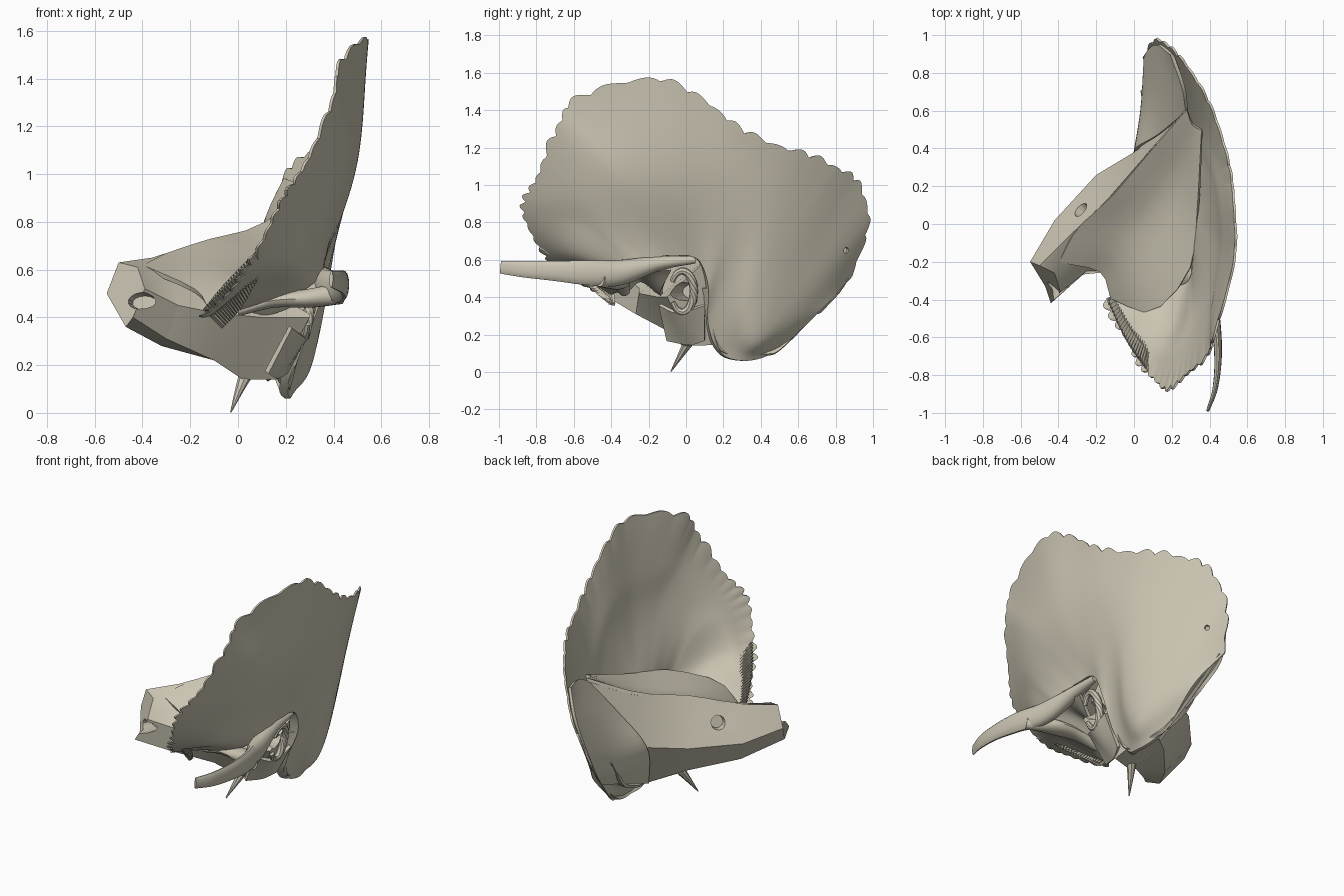
import bpy, bmesh, math
from mathutils import Vector, Matrix

if "Cube" in bpy.data.objects:
    bpy.data.objects.remove(bpy.data.objects["Cube"], do_unlink=True)

bone = bpy.data.materials.new("bone")
bone.use_nodes = True
bone.diffuse_color = (0.60, 0.56, 0.45, 1)
bone.node_tree.nodes["Principled BSDF"].inputs["Base Color"].default_value = bone.diffuse_color


def activate(obj):
    bpy.ops.object.select_all(action="DESELECT")
    obj.select_set(True)
    bpy.context.view_layer.objects.active = obj


def sample(points, t):
    """Point on a smooth curve through the points, with t from 0 to 1."""
    points = [Vector(p) for p in points]
    last = len(points) - 1
    place = min(max(t, 0), 1) * last
    i = min(int(place), last - 1)
    f = place - i
    a, b = points[i], points[i + 1]
    before = points[i - 1] if i > 0 else a * 2 - b
    after = points[i + 2] if i + 2 <= last else b * 2 - a
    return (a * 2 + (b - before) * f + (before * 2 - a * 5 + b * 4 - after) * f ** 2
            + (a * 3 - before - b * 3 + after) * f ** 3) / 2


def build(name, verts, faces, angle=40):
    mesh = bpy.data.meshes.new(name)
    mesh.from_pydata(verts, [], faces)
    mesh.materials.append(bone)
    obj = bpy.data.objects.new(name, mesh)
    bpy.context.collection.objects.link(obj)
    activate(obj)
    bpy.ops.object.shade_smooth_by_angle(angle=math.radians(angle))
    return obj


def sheet(name, surface, across, up, thickness=0.02):
    """Thickened grid over surface(u, v)."""
    verts = [surface(i / across, j / up) for j in range(up + 1) for i in range(across + 1)]
    row = across + 1
    faces = [(j * row + i, j * row + i + 1, (j + 1) * row + i + 1, (j + 1) * row + i)
             for j in range(up) for i in range(across)]
    obj = build(name, verts, faces)
    solid = obj.modifiers.new("thickness", "SOLIDIFY")
    solid.thickness, solid.offset = thickness, 0
    bpy.ops.object.modifier_apply(modifier=solid.name)
    bpy.ops.object.shade_smooth_by_angle(angle=math.radians(40))
    return obj


def across_rails(*rails):
    return lambda u, v: sample([sample(rail, u) for rail in rails], v)


def rings(name, sections, angle=40):
    """Closed skin over a row of equal rings, capped at both ends."""
    n, count = len(sections[0]), len(sections)
    verts = [p for ring in sections for p in ring]
    faces = [(k * n + i, k * n + (i + 1) % n, (k + 1) * n + (i + 1) % n, (k + 1) * n + i)
             for k in range(count - 1) for i in range(n)]
    faces += [tuple(reversed(range(n))), tuple(range((count - 1) * n, count * n))]
    obj = build(name, verts, faces, angle)
    bm = bmesh.new()
    bm.from_mesh(obj.data)
    bmesh.ops.recalc_face_normals(bm, faces=bm.faces)
    bm.to_mesh(obj.data)
    bm.free()
    return obj


def limb(name, path, sizes, steps=20, sides=14):
    """Tapered oval rod; sizes are half width and half height along the path."""
    sections = []
    for k in range(steps + 1):
        t = k / steps
        tangent = (sample(path, t + 0.02) - sample(path, t - 0.02)).normalized()
        side = tangent.cross(Vector((0, 0, 1))).normalized()
        rise = side.cross(tangent)
        width, height, _ = sample([(*s, 0) for s in sizes], t)
        sections.append([sample(path, t) + side * width * math.cos(math.tau * i / sides)
                         + rise * height * math.sin(math.tau * i / sides) for i in range(sides)])
    return rings(name, sections)


def bore(target, center, direction, size, depth):
    """Cut an oval hole into the target."""
    turn = Vector(direction).to_track_quat("Z", "Y").to_matrix().to_4x4()
    bpy.ops.mesh.primitive_cone_add(vertices=14, radius1=0.7, radius2=1, depth=1)
    cutter = bpy.context.object
    cutter.matrix_world = Matrix.Translation(center) @ turn @ Matrix.Diagonal((*size, depth, 1))
    cutter.hide_render = True
    cutter.data.materials.append(bone)
    activate(target)
    cut = target.modifiers.new("hole", "BOOLEAN")
    cut.operation, cut.object, cut.solver = "DIFFERENCE", cutter, "EXACT"
    bpy.ops.object.modifier_apply(modifier=cut.name)
    bpy.data.objects.remove(cutter, do_unlink=True)


# Large fan-shaped plate flowing into the rounded rear lobe
rim = [(-.14, -.41, .4), (-.03, -.6, .5), (.07, -.76, .64), (.18, -.86, .86), (.3, -.78, 1.06),
       (.4, -.68, 1.29), (.43, -.59, 1.44), (.535, -.2, 1.56), (.535, .1, 1.44), (.51, .3, 1.28),
       (.44, .55, 1.18), (.33, .77, 1.1), (.22, .91, 1), (.13, .97, .8), (.06, .88, .5)]
middle = [(-.06, -.4, .42), (.1, -.5, .52), (.24, -.58, .62), (.33, -.55, .8), (.39, -.5, .9),
          (.45, -.4, 1), (.48, -.3, 1.05), (.5, -.1, 1.05), (.49, .08, 1.03), (.46, .25, .93),
          (.41, .34, .72), (.36, .37, .43), (.31, .44, .27), (.25, .56, .28), (.15, .73, .34)]
base = [(.02, -.34, .43), (.18, -.35, .46), (.3, -.35, .53), (.35, -.3, .58), (.36, -.2, .6),
        (.36, -.12, .62), (.36, -.06, .62), (.36, .02, .62), (.36, .08, .58), (.34, .12, .45),
        (.26, .12, .25), (.21, .19, .1), (.22, .3, .06), (.2, .42, .08), (.17, .54, .15)]
shell = across_rails(base, middle, rim)


def fan_section(u, steps=18):
    """Ring up the outer face, over the toothed rim and down the bevelled inner face."""
    waves = 104 * u if u < 0.3 else 31.2 + 60 * (u - 0.3)
    tooth = abs(math.sin(waves * math.pi / 2)) * (0.025 + 0.012 * math.sin(u * 61))
    outward = (sample(rim, u) - sample(middle, u)).normalized()
    inward = Vector((-1, 0.8 - 1.6 * u, 0)).normalized()
    step = 0.64 + 0.22 * max(0, 1 - u * 2.2)
    central = max(0, min(1, u * 8, (0.85 - u) * 8))
    outer, inner = [], []
    for j in range(steps + 1):
        v = j / steps
        point = shell(u, v) + outward * tooth * max(0, (v - 0.85) / 0.15)
        depth = 0.012 + (0.012 + 0.032 * central) * min(1, (1 - v) / (1 - step))
        outer.append(point)
        inner.append(point + inward * depth)
    return outer + inner[::-1]


fan = rings("fan_plate", [fan_section(k / 320) for k in range(321)])
bore(fan, (.17, .86, .65), (1, .6, 0), (.018, .018), 0.3)

# Ridged front suture band
band = across_rails([(-.06, -.38, .36), (.02, -.49, .46), (.1, -.65, .61)],
                    [(-.14, -.39, .44), (-.04, -.6, .55), (.08, -.77, .67)])
sheet("front_suture", lambda u, v: band(u, v) + Vector((0, -.02, 0)) * (round(u * 44) % 2), 44, 1)

# Hollow floor inside the fan
floor = across_rails(
    [(-.12, -.39, .43), (.1, -.46, .52), (.3, -.23, .63), (.34, .1, .72), (.36, .5, .86)],
    [(-.18, -.25, .51), (-.05, -.12, .58), (.1, .04, .62), (.22, .25, .7), (.31, .53, .87)],
    [(-.4, -.2, .61), (-.3, -.02, .66), (-.12, .15, .72), (.07, .37, .77), (.28, .61, .9)])
sheet("hollow_floor", floor, 10, 6)

# Wedge running inward: top, rear, underside and front edges of each section
wedge = rings("inner_wedge", [
    [(-.5, -.22, .63), (-.55, -.2, .5), (-.47, -.33, .36), (-.44, -.42, .4), (-.39, -.36, .52), (-.42, -.26, .61)],
    [(-.36, -.08, .65), (-.42, .02, .45), (-.32, -.1, .28), (-.3, -.27, .31), (-.25, -.25, .45), (-.28, -.15, .58)],
    [(-.14, .13, .72), (-.2, .26, .45), (-.1, .15, .24), (-.1, -.1, .22), (-.1, -.25, .42), (-.05, -.06, .59)],
    [(.06, .36, .77), (0, .38, .45), (.06, .3, .18), (.02, -.02, .14), (.1, -.15, .4), (.12, .1, .62)],
    [(.28, .6, .88), (.15, .5, .4), (.2, .35, .15), (.16, .02, .14), (.3, -.1, .4), (.34, .13, .62)]], 30)
bore(wedge, (.25, -.0, .43), (1, -.25, 0), (.08, .055), 0.3)
bore(wedge, (-.31, .1, .58), (-.75, .65, .25), (.055, .055), 0.16)
bore(wedge, (-.41, -.36, .47), (-.2, -1, .1), (.075, .042), 0.2)

# Raised lip around the ear opening and the plate below it
lip = [(.3 + .02 * math.sin(a), -.02 + .062 * math.cos(a), .43 + .11 * math.sin(a))
       for a in [math.tau * k / 12 - 2.6 for k in range(11)]]
limb("ear_lip", lip, [(.015, .015), (.024, .024), (.015, .015)], 22, 8)
sheet("ear_plate", across_rails([(.12, -.1, .17), (.16, .02, .15), (.2, .1, .17)],
                                [(.22, -.14, .36), (.28, -.04, .32), (.3, .1, .36)]), 8, 5)

# Grooved inner wall and underside of the rear lobe
sheet("rear_groove", across_rails(
    [(.2, .9, .98), (.12, .95, .8), (.06, .87, .5), (.1, .72, .32)],
    [(.26, .73, .95), (.13, .7, .72), (.045, .62, .45), (.08, .5, .25)],
    [(.28, .6, .88), (.14, .48, .66), (.01, .39, .45), (.06, .3, .18)]), 14, 10)
sheet("rear_underside", across_rails(
    [(.33, .13, .45), (.26, .13, .25), (.21, .2, .1), (.21, .42, .09), (.17, .54, .15), (.07, .87, .5)],
    [(.28, .1, .45), (.19, .12, .25), (.17, .25, .16), (.14, .42, .2), (.13, .56, .26), (.09, .75, .46)],
    [(.22, .05, .45), (.12, .1, .2), (.12, .25, .14), (.1, .4, .18), (.06, .55, .27), (.04, .7, .47)]),
    24, 8)

# Long forward arm, its cross ridge and the joint socket
limb("forward_arm", [(.39, -.99, .56), (.43, -.87, .55), (.445, -.7, .54), (.43, -.52, .53),
                     (.38, -.36, .53), (.34, -.15, .58), (.34, .05, .6)],
     [(.008, .035), (.014, .045), (.02, .055), (.028, .068), (.05, .07), (.045, .04), (.02, .02)], 28)
limb("cross_ridge", [(.43, -.46, .5), (.3, -.38, .48), (.15, -.35, .47), (0, -.33, .43)],
     [(.03, .045), (.06, .04), (.05, .03), (.03, .025)])
sheet("joint_socket", across_rails(
    [(0, -.33, .42), (.2, -.35, .46), (.4, -.42, .5)],
    [(0, -.24, .49), (.2, -.25, .54), (.36, -.26, .57)],
    [(.03, -.12, .4), (.2, -.13, .44), (.34, -.08, .55)]), 12, 10)

# Thin downward spike
limb("lower_spike", [(.06, .05, .22), (.015, -.01, .12), (-.03, -.08, .003)],
     [(.04, .04), (.022, .022), (.003, .003)], 10, 8)
